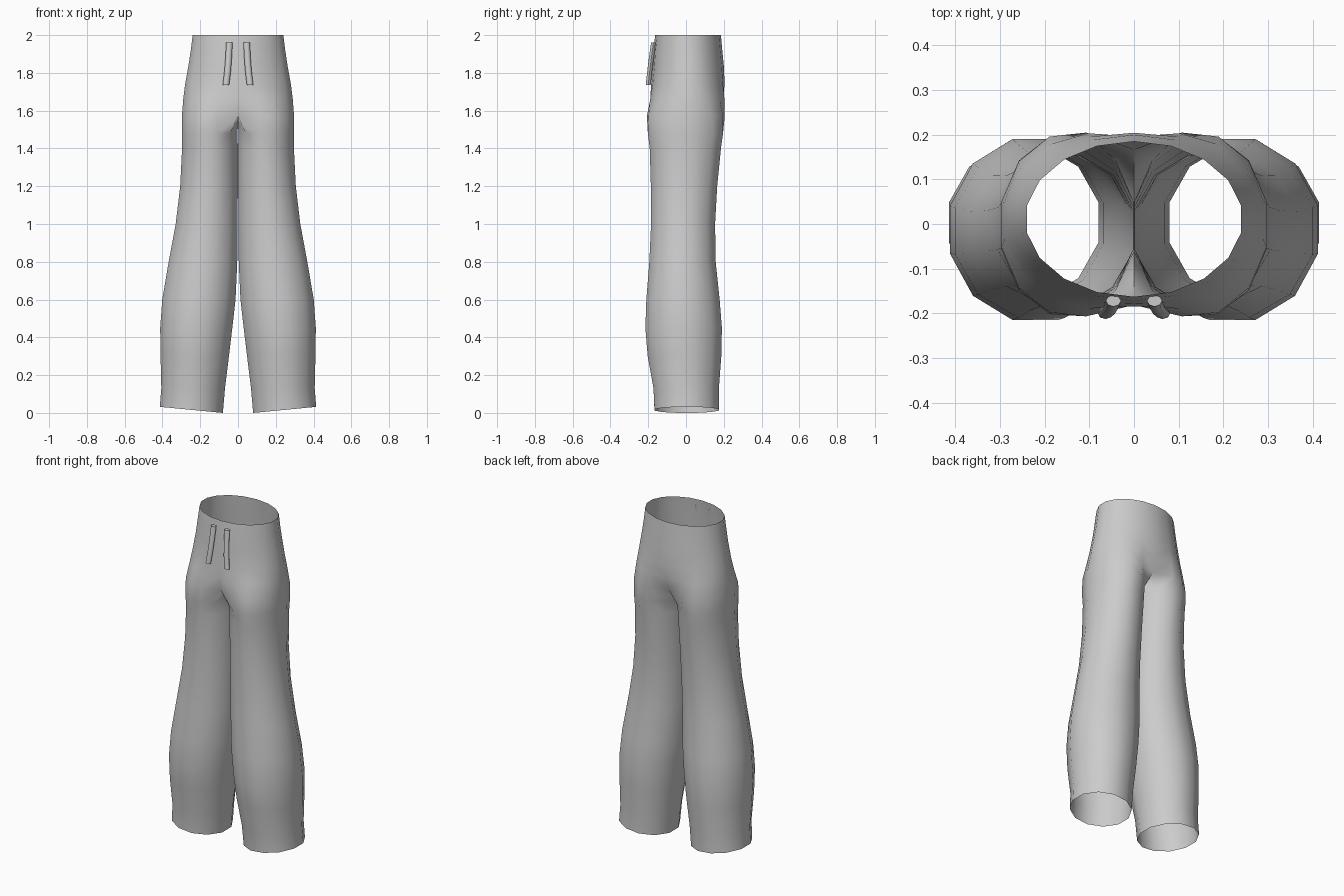
import bpy, bmesh, math
from mathutils import Vector

if "Cube" in bpy.data.objects:
    bpy.data.objects.remove(bpy.data.objects["Cube"])

fabric = bpy.data.materials.new("light grey fabric")
fabric.diffuse_color = (0.6, 0.6, 0.6, 1)
fabric.use_nodes = True
fabric.node_tree.nodes["Principled BSDF"].inputs["Base Color"].default_value = fabric.diffuse_color


def finish(name, bm, angle):
    me = bpy.data.meshes.new(name)
    bmesh.ops.recalc_face_normals(bm, faces=bm.faces)
    bm.to_mesh(me)
    bm.free()
    me.materials.append(fabric)
    ob = bpy.data.objects.new(name, me)
    bpy.context.collection.objects.link(ob)
    bpy.ops.object.select_all(action='DESELECT')
    ob.select_set(True)
    bpy.context.view_layer.objects.active = ob
    bpy.ops.object.shade_smooth_by_angle(angle=math.radians(angle))
    return ob


def leg_point(deg, inner, outer, front, back):
    a, k = math.radians(deg), math.cos(math.radians(15))
    return (Vector(((inner + outer) / 2 + (outer - inner) / 2 * math.cos(a) / k,
                    (front + back) / 2 + (back - front) / 2 * math.sin(a) / k)))


# Hips: z, half width, front y, back y, blend towards the two leg shapes
HIPS = [(2.0, .24, -.163, .185, 0), (1.92, .25, -.172, .192, 0),
        (1.84, .262, -.178, .20, 0), (1.74, .28, -.187, .207, .05),
        (1.66, .29, -.198, .212, .3), (1.57, .297, -.21, .208, .75)]
# Legs: z, inner x, outer x, front y, back y
LEGS = [(1.48, .002, .297, -.202, .196), (1.4, .001, .296, -.192, .185),
        (1.2, .001, .306, -.186, .165), (1.0, .002, .33, -.185, .154),
        (.8, .004, .367, -.194, .157), (.6, .013, .401, -.21, .178),
        (.45, .03, .412, -.215, .19), (.3, .048, .41, -.203, .187),
        (.13, .069, .406, -.172, .174), (.016, .08, .414, -.167, .174)]

bm = bmesh.new()
rings = []
for z, w, front, back, blend in HIPS:
    ring = []
    for i in range(10):
        a = math.radians(-90 + 20 * i)
        hip = Vector((w * math.cos(a) / math.cos(math.radians(10)),
                      (front + back) / 2 + (back - front) / 2 * math.sin(a)))
        p = hip.lerp(leg_point(-135 + 30 * i, 0, w, front, back), blend)
        ring.append(bm.verts.new((0 if i in (0, 9) else p.x, p.y, z)))
    rings.append(ring)

# Crotch strip between front and back seams
rings[-1] += [bm.verts.new((0, y, 1.55)) for y in (.06, -.06)]
for z, inner, outer, front, back in LEGS:
    ring = []
    for i in range(12):
        p = leg_point(-135 + 30 * i, inner, outer, front, back)
        tilt = .016 * (p.x - .247) / .167 if z < .1 else 0
        ring.append(bm.verts.new((p.x, p.y, z + tilt)))
    rings.append(ring)

for a, b in zip(rings, rings[1:]):
    closed = len(a) == 12
    for i in range(12 if closed else 9):
        j = (i + 1) % 12
        bm.faces.new((a[i], a[j], b[j], b[i]))

# Mirror the right half and weld the centre seam
geom = bm.verts[:] + bm.edges[:] + bm.faces[:]
dup = bmesh.ops.duplicate(bm, geom=geom)["geom"]
for v in (g for g in dup if isinstance(g, bmesh.types.BMVert)):
    v.co.x = -v.co.x
seam = [v for v in bm.verts if abs(v.co.x) < 1e-6]
bmesh.ops.remove_doubles(bm, verts=seam, dist=1e-5)
finish("trousers", bm, 60)

# Drawstrings
PATH = [(.046, -.172, 1.96), (.049, -.182, 1.89), (.055, -.192, 1.81), (.064, -.2, 1.735)]
for side, name in ((-1, "left_drawstring"), (1, "right_drawstring")):
    bm = bmesh.new()
    loops = []
    for x, y, z in PATH:
        loops.append([bm.verts.new((side * (x + .017 * math.cos(k * math.pi / 4)),
                                    y + .013 * math.sin(k * math.pi / 4), z))
                      for k in range(8)])
    for a, b in zip(loops, loops[1:]):
        for i in range(8):
            bm.faces.new((a[i], a[(i + 1) % 8], b[(i + 1) % 8], b[i]))
    bm.faces.new(loops[0])
    bm.faces.new(loops[-1])
    finish(name, bm, 50)
